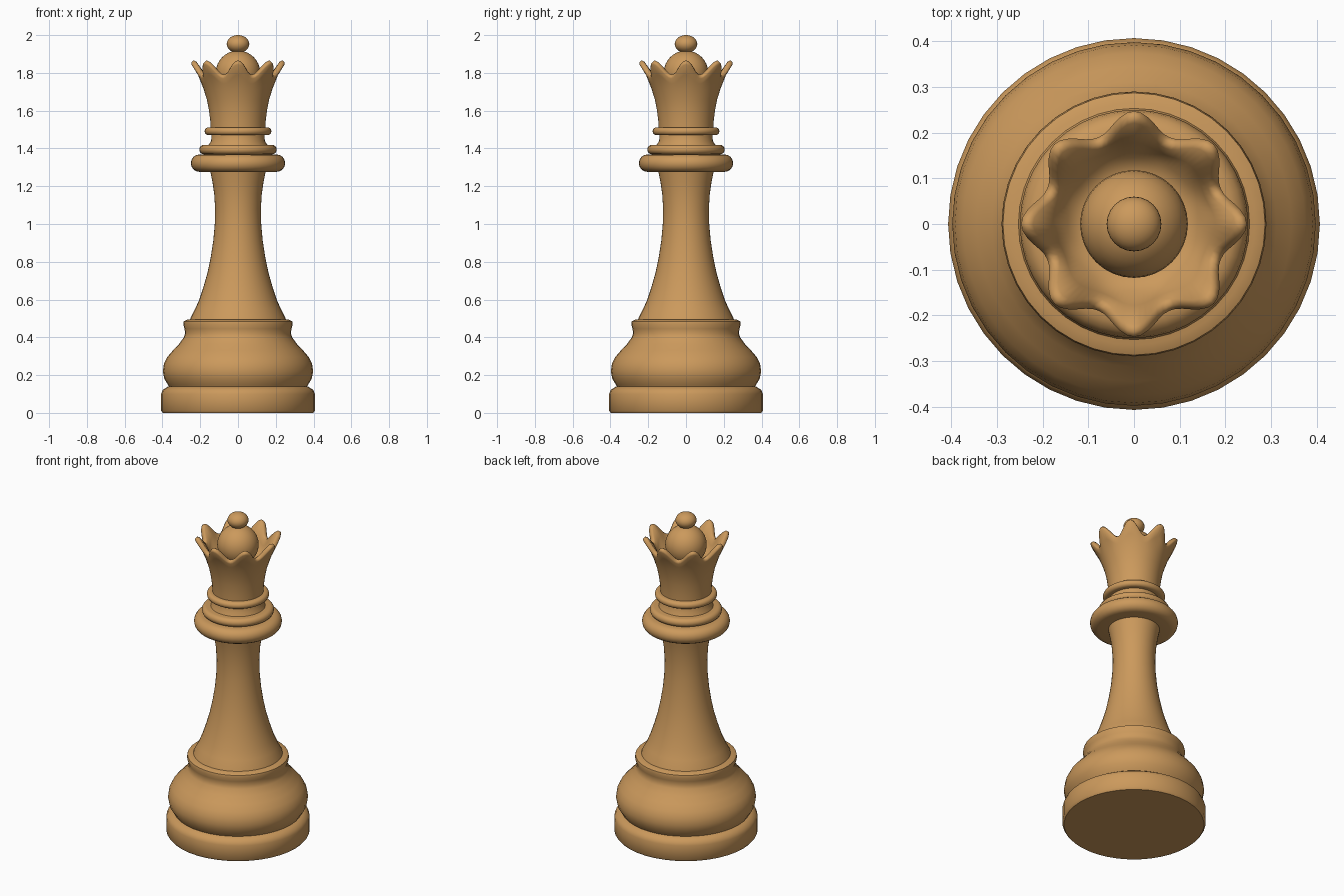
import bpy, bmesh, math

if "Cube" in bpy.data.objects:
    bpy.data.objects.remove(bpy.data.objects["Cube"])

wood = bpy.data.materials.new("tan wood")
wood.diffuse_color = (0.60, 0.32, 0.107, 1)
wood.use_nodes = True
wood.node_tree.nodes["Principled BSDF"].inputs["Base Color"].default_value = wood.diffuse_color


def lathe(name, profile, segs=40, angle=40):
    """Revolve a profile; profile is a list of (r, z) or a function of the angle giving one."""
    bm = bmesh.new()
    rings = []
    for i in range(segs):
        a = 2 * math.pi * i / segs
        pts = profile(a) if callable(profile) else profile
        rings.append([bm.verts.new((r * math.cos(a), r * math.sin(a), z)) for r, z in pts])
    for i in range(segs):
        p, q = rings[i], rings[(i + 1) % segs]
        for j in range(len(p) - 1):
            bm.faces.new((p[j], q[j], q[j + 1], p[j + 1]))
    bmesh.ops.remove_doubles(bm, verts=bm.verts, dist=1e-5)
    bmesh.ops.dissolve_degenerate(bm, edges=bm.edges, dist=1e-6)
    bmesh.ops.recalc_face_normals(bm, faces=bm.faces)
    me = bpy.data.meshes.new(name)
    bm.to_mesh(me)
    bm.free()
    me.materials.append(wood)
    ob = bpy.data.objects.new(name, me)
    bpy.context.collection.objects.link(ob)
    bpy.ops.object.select_all(action='DESELECT')
    ob.select_set(True)
    bpy.context.view_layer.objects.active = ob
    bpy.ops.object.shade_smooth_by_angle(angle=math.radians(angle))
    return ob


def disc_ring(name, radius, z, half, core):
    """Rounded collar around the stem."""
    pts = [(core, z - half)]
    for k in range(9):
        t = math.pi * (k / 8 - 0.5)
        pts.append((radius - half + half * math.cos(t), z + half * math.sin(t)))
    pts += [(core, z + half), (core, z - half)]
    return lathe(name, pts, angle=60)


def ball(name, radius, z, segs=32):
    pts = [(radius * math.cos(t), z + radius * math.sin(t))
           for t in (math.pi * (k / 16 - 0.5) for k in range(17))]
    return lathe(name, [(max(r, 0), h) for r, h in pts], segs)


# Foot and bulging base
lathe("foot", [(0, 0), (0.398, 0), (0.407, 0.012), (0.407, 0.10), (0.398, 0.122),
               (0.37, 0.14), (0, 0.14)])
lathe("base_bulge", [(0, 0.13), (0.36, 0.13), (0.372, 0.15), (0.39, 0.18), (0.398, 0.22),
                     (0.392, 0.26), (0.375, 0.295), (0.345, 0.33), (0.312, 0.365),
                     (0.287, 0.40), (0.28, 0.42), (0.283, 0.445), (0.29, 0.47),
                     (0.287, 0.485), (0.265, 0.495), (0, 0.495)])

# Stem
lathe("stem", [(0, 0.48), (0.258, 0.48), (0.25, 0.505), (0.227, 0.55), (0.205, 0.60),
               (0.182, 0.67), (0.162, 0.74), (0.145, 0.82), (0.131, 0.91), (0.123, 1.0),
               (0.121, 1.08), (0.126, 1.16), (0.135, 1.22), (0.147, 1.28), (0, 1.28)])

# Collars and neck
disc_ring("wide_collar", 0.25, 1.322, 0.046, 0.10)
disc_ring("middle_collar", 0.205, 1.394, 0.025, 0.10)
lathe("neck", [(0, 1.36), (0.17, 1.36), (0.155, 1.42), (0.142, 1.44), (0.14, 1.48),
               (0.14, 1.52), (0, 1.52)])
disc_ring("upper_collar", 0.177, 1.491, 0.021, 0.10)


# Flared crown with eight points and a hollow top
def crown_profile(a):
    f = (0.5 + 0.5 * math.cos(8 * a)) ** 1.1
    rim, r = 1.785 + 0.075 * f, 0.205 + 0.042 * f
    mid = 1.70 + 0.02 * f
    return [(0, 1.50), (0.145, 1.50), (0.147, 1.55), (0.155, 1.61), (0.165, 1.66),
            (0.178 + 0.006 * f, mid), (0.192 + 0.020 * f, (mid + rim) / 2),
            (r, rim - 0.015), (r, rim - 0.003), (r - 0.012, rim + 0.006),
            (r - 0.026, rim), (0.166 + 0.012 * f, (mid + rim) / 2 + 0.01),
            (0.145, 1.715), (0.11, 1.70), (0, 1.70)]


lathe("crown", crown_profile, 96, 60)

# Dome and finial
ball("crown_dome", 0.118, 1.80)
ball("finial", 0.06, 1.945 - 0.005, 24).scale = (1, 1, 1)
bpy.data.objects["finial"].location.z = 0.0
for v in bpy.data.objects["finial"].data.vertices:
    v.co.z = 1.953 + (v.co.z - 1.94) * 0.047 / 0.06
